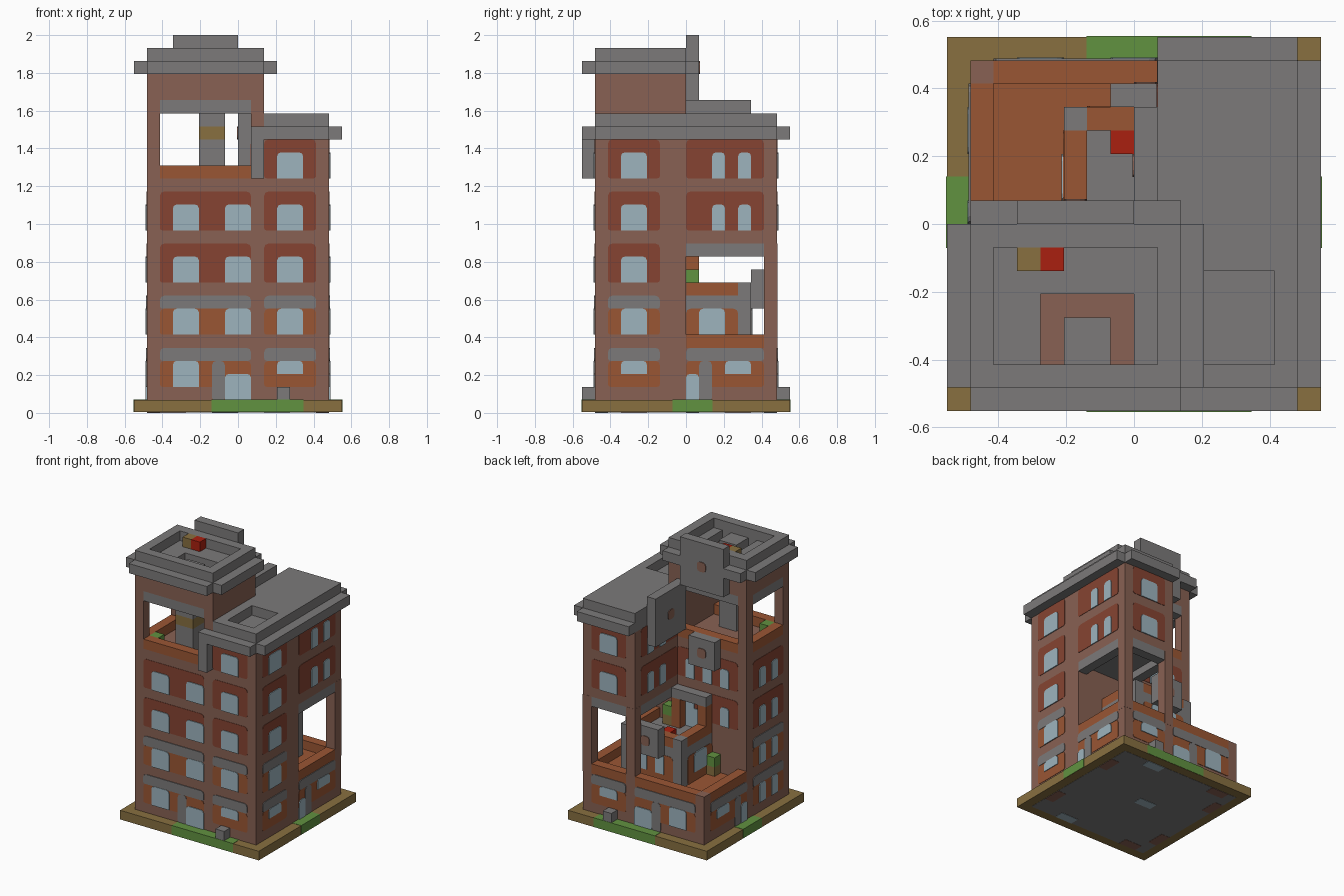
import bpy, bmesh, math
from mathutils import Vector

if "Cube" in bpy.data.objects:
    bpy.data.objects.remove(bpy.data.objects["Cube"], do_unlink=True)

U = 2 / 29          # one block
MID = 8             # grid centre in x and y


def linear(c):
    c /= 255
    return c / 12.92 if c <= 0.04045 else ((c + 0.055) / 1.055) ** 2.4


PALETTE = dict(gray=(124, 122, 122), brown=(136, 97, 83), brick_red=(134, 68, 50),
               orange=(154, 86, 52), olive=(136, 112, 64), green=(97, 146, 64),
               glass_blue=(157, 180, 190), bright_red=(170, 32, 16))
MATS = {}
for label, rgb in PALETTE.items():
    m = bpy.data.materials.new(label)
    m.use_nodes = True
    col = [linear(c) for c in rgb] + [1]
    m.diffuse_color = col
    m.node_tree.nodes["Principled BSDF"].inputs["Base Color"].default_value = col
    MATS[label] = m

PARTS = {}


def part(name, color):
    return PARTS.setdefault((name, color), bmesh.new())


def box(name, color, i0, i1, j0, j1, k0, k1, grow=0):
    """Cuboid given by grid lines."""
    bm = part(name, color)
    lo = Vector((i0 - MID, j0 - MID, k0)) * U - Vector((grow,) * 3)
    hi = Vector((i1 - MID, j1 - MID, k1)) * U + Vector((grow,) * 3)
    for v in bmesh.ops.create_cube(bm, size=1)["verts"]:
        v.co = Vector([lo[a] if v.co[a] < 0 else hi[a] for a in range(3)])


def block(name, color, i, j, k):
    box(name, color, i, i + 1, j, j + 1, k, k + 1)


def ring(name, color, i0, i1, j0, j1, k0, k1):
    """Square frame one block wide."""
    box(name, color, i0, i1, j0, j0 + 1, k0, k1)
    box(name, color, i0, i1, j1 - 1, j1, k0, k1)
    box(name, color, i0, i0 + 1, j0 + 1, j1 - 1, k0, k1)
    box(name, color, i1 - 1, i1, j0 + 1, j1 - 1, k0, k1)


def plate(name, color, axis, p, s, a0, a1, k0, k1, layer=1, low=0.2, high=0.35):
    """Thin rounded plate on a wall; axis 0 faces x, 1 faces y, s is the side."""
    bm = part(name, color)
    outline = []
    for a, k, r, start in ((a0, k0, low, 180), (a1, k0, low, 270),
                           (a1, k1, high, 0), (a0, k1, high, 90)):
        ca = a + r if a == a0 else a - r
        ck = k + r if k == k0 else k - r
        for t in ((0, 45, 90) if r else (0,)):
            g = math.radians(start + t)
            outline.append((ca + r * math.cos(g), ck + r * math.sin(g)))
    rings = []
    for d in (0, s * layer * 0.0025):
        vs = []
        for a, k in outline:
            co = [0, 0, k * U]
            co[axis] = (p - MID) * U + d
            co[1 - axis] = (a - MID) * U
            vs.append(bm.verts.new(co))
        rings.append(vs)
    n = len(outline)
    bm.faces.new(rings[1])
    for q in range(n):
        bm.faces.new((rings[0][q], rings[0][(q + 1) % n], rings[1][(q + 1) % n], rings[1][q]))


def window(axis, p, s, a0, a1, k0, k1):
    plate("windows", "glass_blue", axis, p, s, a0, a1, k0, k1, 3, 0, 0.3)


def bay(axis, p, s, a0, a1, wins, floors):
    """Window panels with their windows, one for each floor."""
    for f in floors:
        k = 4 * f - 2
        if f < 3:
            plate("panels", "orange", axis, p, s, a0, a1, k, k + 2)
            plate("window_arches", "gray", axis, p, s, a0, a1, k + 2, k + 3, 2)
        else:
            plate("panels", "brick_red", axis, p, s, a0, a1, k, k + 3)
        for w0, w1, sill in wins:
            window(axis, p, s, w0, w1, k + (sill if f == 1 else 0), k + 2)


# base with grass, kerb stones and underside marks
box("base", "olive", 0, 16, 0, 16, 0.05, 1)
for i0, i1, j0, j1 in ((6, 13, 0, 1), (6, 13, 15, 16), (0, 1, 7, 10), (15, 16, 7, 10)):
    box("grass", "green", i0, i1, j0, j1, 0.1, 1, 0.002)
for j in (0, 15):
    block("kerb_stone", "gray", 11, j, 1)
box("underside", "gray", 1, 15, 1, 15, 0.03, 0.06)
for i, j in ((10, 1), (6, 8), (10, 14)):
    box("underside_marks", "glass_blue", i, i + 2, j, j + 1, 0, 0.04)
for a in (3, 11):
    for b in (1, 14):
        box("underside_strips", "brown", a - 1, a + 1, b, b + 1, 0.01, 0.04)
        box("underside_strips", "brown", b, b + 1, a, a + 2, 0.01, 0.04)

# main masses
box("ground_floor", "brown", 1, 15, 1, 15, 1, 5)
box("tower", "brown", 1, 10, 1, 8, 5, 18)
box("front_wing", "brown", 10, 15, 1, 8, 5, 21)
box("back_wing", "brown", 9, 15, 8, 15, 13, 21)

# terrace with parapet, columns and lintels below the back wing
box("terrace_floor", "orange", 2, 14, 8, 14, 5, 5.06)
box("terrace_parapet", "orange", 1, 2, 8, 14, 5, 6)
box("terrace_parapet", "orange", 14, 15, 8, 14, 5, 6)
box("terrace_parapet", "orange", 2, 14, 14, 15, 5, 6)
block("terrace_corner", "brown", 1, 14, 5)
for i in (9, 14):
    box("column", "brown", i, i + 1, 14, 15, 5, 13, 0.001)
    box("lintel", "gray", i, i + 1, 8, 14, 12, 13)
box("lintel", "gray", 10, 14, 14, 15, 12, 13)
box("wing_ceiling", "gray", 10, 14, 8, 14, 12.8, 13)

# small block standing on the terrace
box("small_block", "gray", 5, 12, 8, 13, 5, 9)
for i in (5, 11):
    box("block_parapet", "orange", i, i + 1, 8, 12, 9, 10)
    block("block_post", "gray", i, 12, 9)
box("block_parapet", "orange", 6, 11, 12, 13, 9, 10)
for p, s in ((5, -1), (12, 1)):
    plate("panels", "orange", 0, p, s, 8, 12, 5, 8)
    window(0, p, s, 9, 11, 6, 8)
plate("panels", "orange", 1, 13, 1, 6, 11, 5, 8)
for i in (7, 9):
    window(1, 13, 1, i, i + 1, 6, 8)

# doorway to the small roof
for i in (5, 8):
    box("door_frame", "orange", i, i + 1, 8, 9, 9, 12)
box("door_lintel", "gray", 5, 9, 8, 9, 12, 13)
window(1, 8, 1, 6, 8, 9, 11)

# plants and red blocks
for i, j, k in ((9, 8, 9), (4, 8, 5)):
    block("planter", "olive", i, j, k)
    block("plant", "green", i, j, k + 1)
block("plant", "green", 2, 2, 18)
block("red_block", "bright_red", 7, 11, 9)
block("red_block", "bright_red", 4, 6, 27)
block("roof_crate", "olive", 3, 6, 27)

# open tower balcony
box("balcony_wall", "brown", 9, 10, 1, 8, 18, 24)
for j in (1, 7):
    box("balcony_post", "brown", 1, 2, j, j + 1, 18, 24)
    box("balcony_parapet", "orange", 2, 9, j, j + 1, 18, 19)
    box("balcony_arch", "gray", 2, 9, j, j + 1, 23, 24)
box("balcony_parapet", "orange", 1, 2, 2, 7, 18, 19)
box("balcony_arch", "gray", 1, 2, 2, 7, 23, 24)
ring("tower_upper_wall", "brown", 1, 10, 1, 8, 24, 26)
box("chimney_shaft", "gray", 5, 7, 2, 4, 18, 21)
box("chimney_band", "olive", 5, 7, 2, 4, 21, 22)
box("chimney_shaft", "gray", 5, 7, 2, 4, 22, 27)

# tower cornice and roof, open around the chimney
for i0, i1, j0, j1 in ((0, 4, 1, 8), (8, 11, 1, 8), (4, 8, 5, 8), (4, 8, 1, 2),
                       (1, 10, 0, 1), (1, 10, 8, 9)):
    box("tower_cornice", "gray", i0, i1, j0, j1, 26, 27)
ring("tower_rim", "gray", 1, 10, 1, 8, 27, 28)

# wing cornice and roof with a sunken area
for i0, i1, j0, j1 in ((10, 16, 1, 15), (9, 15, 0, 1), (9, 15, 8, 16)):
    box("wing_cornice", "gray", i0, i1, j0, j1, 21, 22)
ring("wing_rim", "gray", 10, 15, 1, 7, 22, 23)
box("wing_roof", "gray", 10, 15, 6, 8, 22, 23)
box("wing_roof", "gray", 9, 15, 8, 15, 22, 23)
box("cornice_drop", "gray", 9, 10, 0, 1, 18, 22)

# square wall shields with a brown centre
box("tower_shield", "gray", 3, 8, 8, 9, 24, 29)
plate("shield_centre", "brown", 1, 9, 1, 5, 6, 26, 27, 2, 0.3, 0.3)
box("wing_shield", "gray", 8, 9, 8, 13, 19, 24)
plate("shield_centre", "brown", 0, 8, -1, 10, 11, 21, 22, 2, 0.3, 0.3)
box("lower_tower_shield", "gray", 4, 7, 8, 9, 16, 19)
plate("shield_centre", "brown", 1, 9, 1, 5, 6, 17, 18, 2, 0.3, 0.3)
box("block_shield", "gray", 7, 10, 13, 14, 8, 11)
plate("shield_centre", "brown", 1, 14, 1, 8, 9, 9, 10, 2, 0.3, 0.3)

# front and back walls
wide = ((3, 5, 0), (7, 9, 0))
single = ((11, 13, 1),)
bay(1, 1, -1, 2, 9, wide, (2, 3, 4))
bay(1, 1, -1, 10, 14, single, (1, 2, 3, 4, 5))
bay(1, 15, 1, 10, 14, single, (1, 4, 5))
for p, s in ((1, -1), (15, 1)):
    bay(1, p, s, 2, 9, ((3, 5, 0),), (1,))
    plate("door_surround", "gray", 1, p, s, 6, 7, 1, 4, 2)
    window(1, p, s, 7, 9, 1, 3)
bay(1, 8, 1, 2, 9, ((3, 4, 0), (5, 6, 0), (7, 8, 0)), (3, 4))

# side walls
slim = ((10, 11, 0), (12, 13, 0))
bay(0, 15, 1, 2, 6, ((3, 5, 1),), (1, 2, 3, 4, 5))
bay(0, 15, 1, 8, 14, slim, (4, 5))
bay(0, 9, -1, 8, 14, slim, (4, 5))
bay(0, 1, -1, 2, 7, ((3, 4, 0), (5, 6, 0)), (1, 2, 3, 4))
for p, s in ((15, 1), (1, -1)):
    bay(0, p, s, 8, 14, ((11, 13, 1),), (1,))
    plate("door_surround", "gray", 0, p, s, 9, 10, 1, 4, 2)
    window(0, p, s, 8, 9, 1, 3)

# turn the collected parts into objects
for (name, color), bm in PARTS.items():
    bmesh.ops.recalc_face_normals(bm, faces=bm.faces)
    mesh = bpy.data.meshes.new(name)
    bm.to_mesh(mesh)
    bm.free()
    mesh.materials.append(MATS[color])
    bpy.context.collection.objects.link(bpy.data.objects.new(name, mesh))
